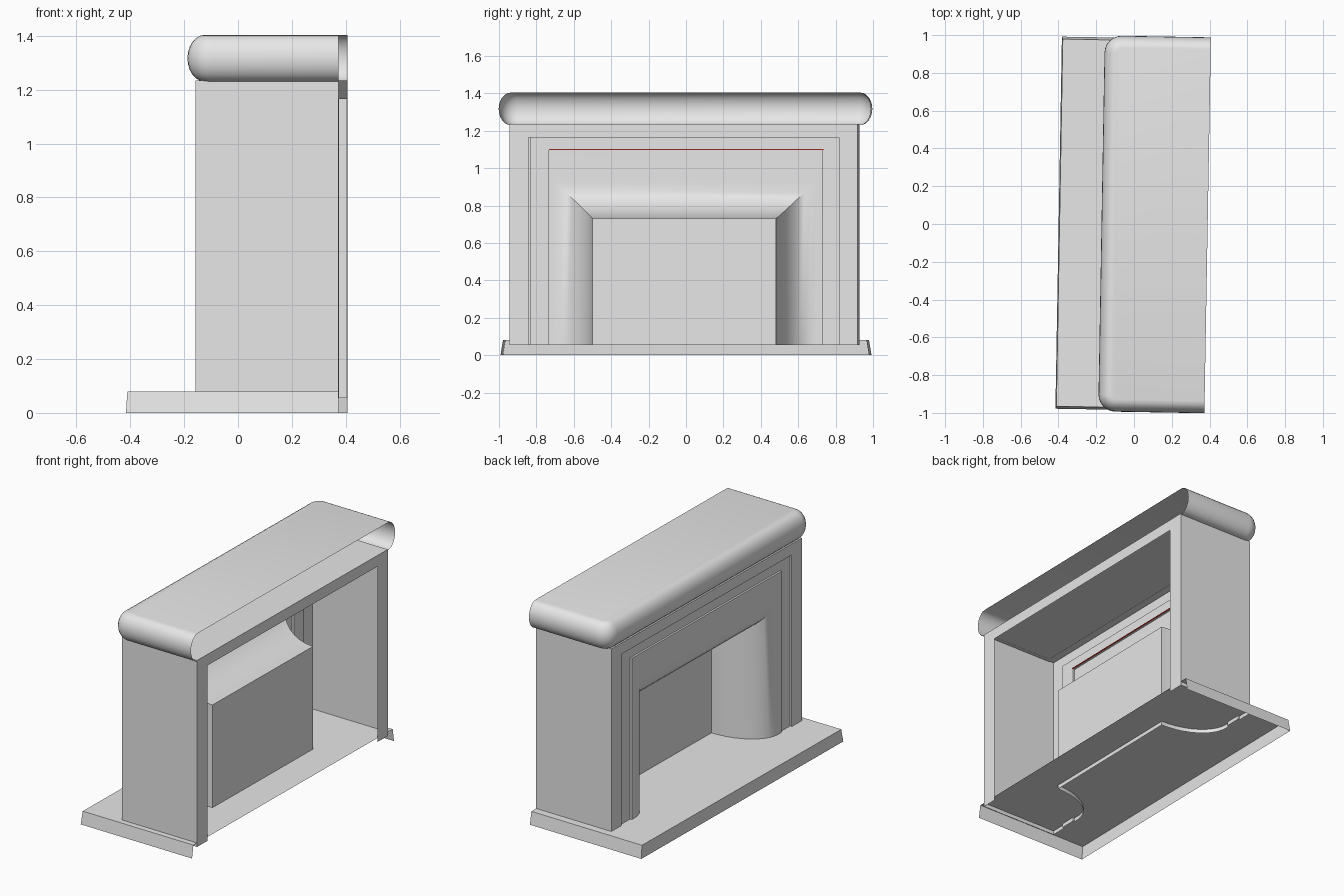
import bpy, math

if "Cube" in bpy.data.objects:
    bpy.data.objects.remove(bpy.data.objects["Cube"])

def material(name, rgb):
    m = bpy.data.materials.new(name)
    m.diffuse_color = (*rgb, 1)
    m.use_nodes = True
    m.node_tree.nodes["Principled BSDF"].inputs["Base Color"].default_value = m.diffuse_color
    return m

STONE = material("light_grey_stone", (0.8, 0.8, 0.8))
RED = material("red_trim", (0.7, 0.06, 0.03))
TURN = math.radians(-1.0)      # the whole piece stands slightly turned


def make(name, verts, faces, mat, angle=40):
    me = bpy.data.meshes.new(name)
    me.from_pydata(verts, [], faces)
    ob = bpy.data.objects.new(name, me)
    bpy.context.collection.objects.link(ob)
    me.materials.append(mat)
    ob.rotation_euler.z = TURN
    bpy.ops.object.select_all(action='DESELECT')
    ob.select_set(True)
    bpy.context.view_layer.objects.active = ob
    bpy.ops.object.mode_set(mode='EDIT')
    bpy.ops.mesh.select_all(action='SELECT')
    bpy.ops.mesh.normals_make_consistent(inside=False)
    bpy.ops.object.mode_set(mode='OBJECT')
    bpy.ops.object.shade_smooth_by_angle(angle=math.radians(angle))
    return ob


def loft(name, rows, mat, cap_last=False, cap_first=False):
    """Skin a list of open point rows of equal length."""
    n = len(rows[0])
    verts = [p for r in rows for p in r]
    faces = [(i*n+j, i*n+j+1, (i+1)*n+j+1, (i+1)*n+j)
             for i in range(len(rows)-1) for j in range(n-1)]
    if cap_first:
        faces.append(tuple(range(n)))
    if cap_last:
        faces.append(tuple(range((len(rows)-1)*n, len(rows)*n)))
    return make(name, verts, faces, mat)


# Surround and firebox: nested portal outlines, from the back flange, round
# the outside, over the front steps and down the flared firebox throat
def portal(w, top, x):
    c, z0 = -0.006, 0.055
    return [(x, c-w, z0), (x, c-w, top), (x, c+w, top), (x, c+w, z0)]

F = -0.142
sections = [(0.83, 1.165, 0.39), (0.93, 1.235, 0.39), (0.93, 1.235, F),
            (0.83, 1.165, F), (0.83, 1.165, F+0.012), (0.73, 1.10, F+0.012),
            (0.73, 1.10, F), (0.70, 0.93, F)]
for i in range(1, 11):
    t = math.radians(90 - 9*i)
    sections.append((0.49 + 0.21*(1-math.cos(t)), 0.73 + 0.20*(1-math.cos(t)),
                     0.18 - (0.18-F)*math.sin(t)))
loft("surround_and_firebox", [portal(*s) for s in sections], STONE, cap_last=True)


# Mantel shelf: bullnose profile swept round three sides, open at the back
def shelf_row(o, z):
    r = max(0.09 - o, 0.012)
    xf, yw = -0.172 + o, 0.995 - o
    row = [(0.39, -yw, z)]
    for sy, angs in ((-1, range(0, 91, 15)), (1, range(90, -1, -15))):
        for a in angs:
            a = math.radians(a)
            row.append((xf + r - r*math.sin(a), sy*(yw - r + r*math.cos(a)), z))
    row.append((0.39, yw, z))
    return row

rows = []
for i in range(13):
    a = math.radians(90 - 15*i)
    rows.append(shelf_row(0.065*(1-math.cos(a)), 1.317 + 0.087*math.sin(a)))
rows.append(shelf_row(0.085, 1.23))
loft("mantel_shelf", rows, STONE, cap_first=True)


# Hearth slab: hollow shell with slightly sloping sides
def hearth_row(w, x, z):
    return [(0.39, -w, z), (x, -w, z), (x, w, z), (0.39, w, z)]

loft("hearth", [hearth_row(0.985, -0.399, 0.0), hearth_row(0.972, -0.394, 0.08)],
     STONE, cap_last=True)

# Thin red trim behind the lintel
x0, x1, z0, z1 = F+0.014, F+0.02, 1.097, 1.103
v = [(x, y, z) for x in (x0, x1) for y in (-0.735, 0.735) for z in (z0, z1)]
make("lintel_trim", v, [(0, 1, 3, 2), (4, 6, 7, 5), (0, 4, 5, 1),
                        (2, 3, 7, 6), (0, 2, 6, 4), (1, 5, 7, 3)], RED)
